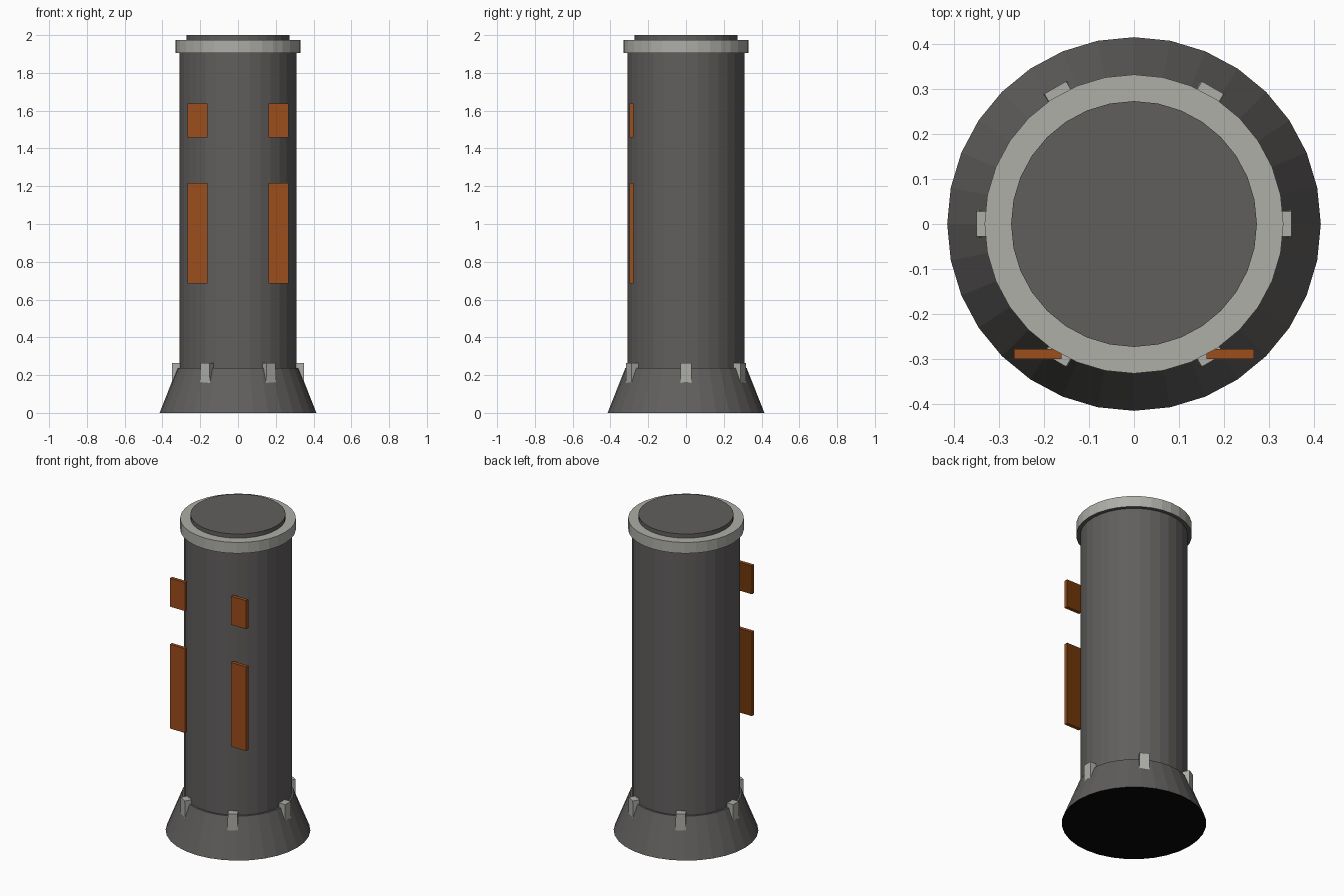
import bpy, bmesh, math
from mathutils import Matrix

if "Cube" in bpy.data.objects:
    bpy.data.objects.remove(bpy.data.objects["Cube"])

def material(name, rgb):
    m = bpy.data.materials.new(name)
    m.diffuse_color = (*rgb, 1)
    m.use_nodes = True
    m.node_tree.nodes["Principled BSDF"].inputs["Base Color"].default_value = m.diffuse_color
    return m

DARK = material("dark_grey", (0.12, 0.114, 0.111))
LIGHT = material("light_grey", (0.42, 0.425, 0.39))
ORANGE = material("burnt_orange", (0.335, 0.074, 0.012))
BROWN = material("dark_brown", (0.16, 0.038, 0.003))
BLACK = material("black", (0.002, 0.002, 0.002))

def finish(name, bm, mat, second=None, rule=None):
    """Make the object; faces whose normal passes the rule get the second material."""
    bmesh.ops.recalc_face_normals(bm, faces=bm.faces)
    bm.normal_update()
    if second:
        for f in bm.faces:
            f.material_index = int(rule(f.normal))
    me = bpy.data.meshes.new(name)
    bm.to_mesh(me)
    bm.free()
    me.materials.append(mat)
    if second:
        me.materials.append(second)
    ob = bpy.data.objects.new(name, me)
    bpy.context.collection.objects.link(ob)
    return ob

def drum(name, r_low, r_high, z0, z1, mat, under=None):
    bm = bmesh.new()
    bmesh.ops.create_cone(bm, cap_ends=True, segments=32, radius1=r_low, radius2=r_high,
                          depth=z1 - z0, matrix=Matrix.Translation((0, 0, (z0 + z1) / 2)))
    return finish(name, bm, mat, under, lambda n: n.z < -0.9)

def box(name, x, y, z, mat, back=None, bottom_flare=1.0, turn=0.0):
    bm = bmesh.new()
    bmesh.ops.create_cube(bm, size=1)
    for v in bm.verts:
        low = v.co.z < 0
        v.co.x = x[v.co.x > 0]
        v.co.y = y[v.co.y > 0] * (bottom_flare if low else 1)
        v.co.z = z[not low]
    bm.transform(Matrix.Rotation(turn, 4, 'Z'))
    return finish(name, bm, mat, back, lambda n: n.y > 0.9)

# Main column, flared foot, collar and top cap
drum("column_body", 0.309, 0.309, 0.2, 1.93, DARK)
drum("flared_foot", 0.415, 0.321, 0.0, 0.238, DARK, under=BLACK)
drum("top_collar", 0.332, 0.332, 1.905, 1.974, LIGHT, under=DARK)
drum("top_cap", 0.273, 0.273, 1.93, 2.0, DARK)

# Six lugs around the foot
for i in range(6):
    box(f"foot_lug_{i + 1}", (0.29, 0.35), (-0.028, 0.028), (0.155, 0.265), LIGHT,
        bottom_flare=1.07, turn=i * math.pi / 3)

# Front plates with darker backs, mirrored left and right
for side, label in ((-1, "left"), (1, "right")):
    x = sorted((side * 0.161, side * 0.267))
    box(f"long_plate_{label}", x, (-0.3, -0.278), (0.686, 1.218), ORANGE, back=BROWN)
    box(f"short_plate_{label}", x, (-0.3, -0.278), (1.457, 1.637), ORANGE, back=BROWN)
